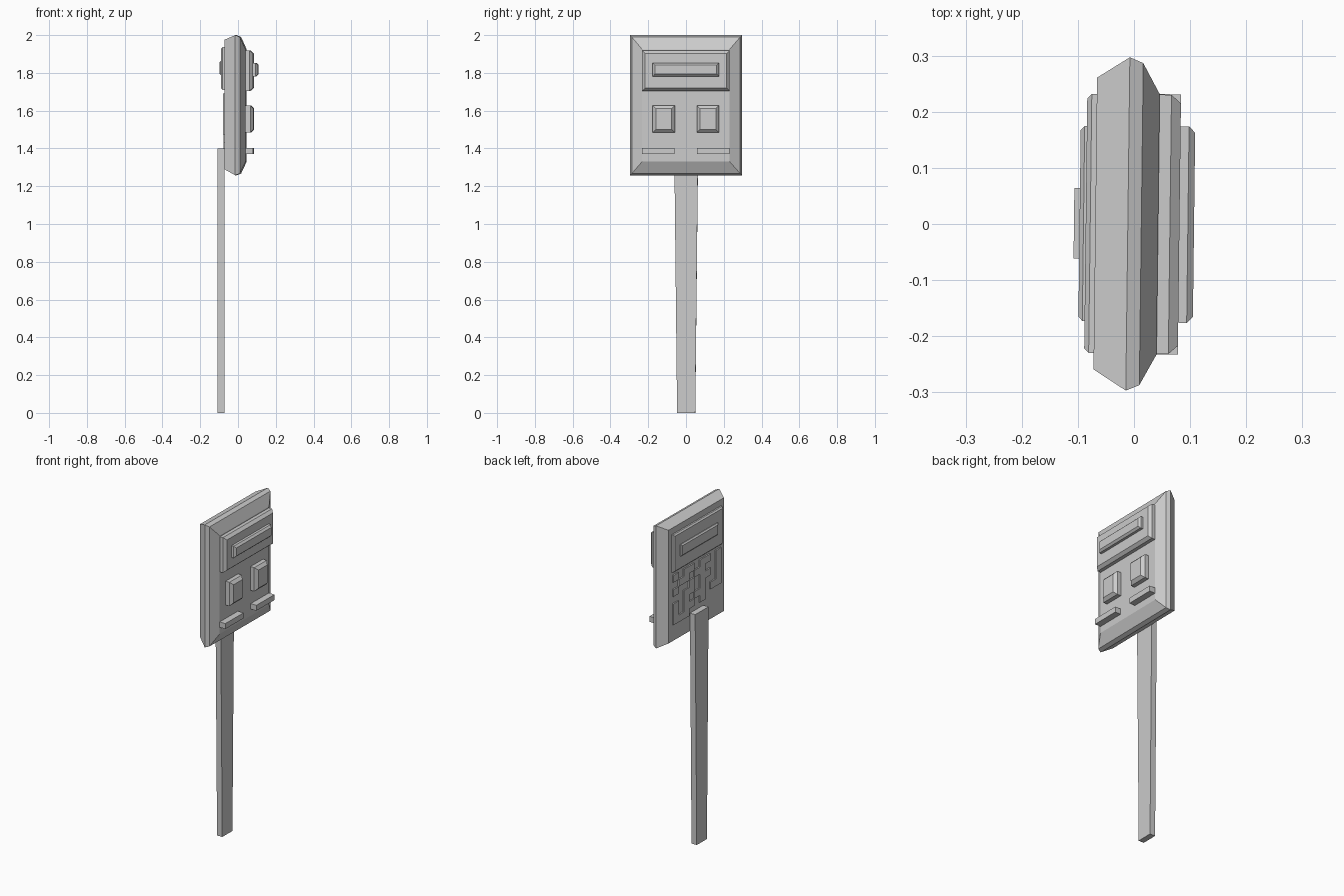
import bpy, bmesh, math
from mathutils import Matrix

if "Cube" in bpy.data.objects:
    bpy.data.objects.remove(bpy.data.objects["Cube"])

# The whole sign is turned very slightly about the vertical axis
TURN = Matrix.Rotation(math.radians(-0.7), 4, 'Z')


def loft(bm, rings):
    """Closed stack of rectangles; each ring is (x, y0, y1, z0, z1)."""
    loops = []
    for x, y0, y1, z0, z1 in rings:
        loops.append([bm.verts.new((x, y, z))
                      for y, z in ((y0, z0), (y1, z0), (y1, z1), (y0, z1))])
    for a, b in zip(loops, loops[1:]):
        for i in range(4):
            j = (i + 1) % 4
            bm.faces.new((a[i], a[j], b[j], b[i]))
    bm.faces.new(loops[0][::-1])
    bm.faces.new(loops[-1])


def finish(name, bm):
    bmesh.ops.recalc_face_normals(bm, faces=bm.faces)
    bm.transform(TURN)
    mesh = bpy.data.meshes.new(name)
    bm.to_mesh(mesh)
    bm.free()
    obj = bpy.data.objects.new(name, mesh)
    bpy.context.collection.objects.link(obj)


def part(name, rings):
    bm = bmesh.new()
    loft(bm, rings)
    finish(name, bm)


def plate(name, x0, x1, x2, y0, y1, z0, z1, inset):
    """Straight-sided plate from x0 to x1, chamfered up to x2."""
    part(name, [(x0, y0, y1, z0, z1), (x1, y0, y1, z0, z1),
                (x2, y0 + inset, y1 - inset, z0 + inset, z1 - inset)])


# Bevelled head
part("head", [(-0.069, -0.26, 0.26, 1.29, 1.975),
              (-0.011, -0.297, 0.297, 1.258, 2.0),
              (0.013, -0.287, 0.287, 1.267, 1.99),
              (0.043, -0.232, 0.232, 1.33, 1.925)])

# Front panel and its raised bar
plate("front_panel", 0.035, 0.064, 0.081, -0.231, 0.231, 1.705, 1.918, 0.015)
plate("front_bar", 0.075, 0.096, 0.107, -0.175, 0.175, 1.782, 1.853, 0.011)

# Paired buttons and ledges
for side, label in ((-1, "left"), (1, "right")):
    ys = sorted((side * 0.058, side * 0.176))
    plate(label + "_button", 0.035, 0.068, 0.084, *ys, 1.484, 1.628, 0.017)
    ys = sorted((side * 0.06, side * 0.232))
    part(label + "_ledge", [(0.03, *ys, 1.37, 1.403), (0.081, *ys, 1.37, 1.403)])

# Back panel and its raised bar
plate("back_panel", -0.06, -0.078, -0.086, -0.231, 0.231, 1.71, 1.937, 0.008)
plate("back_bar", -0.08, -0.090, -0.097, -0.174, 0.174, 1.79, 1.862, 0.008)

# Raised block pattern on the back, read from +y to -y
PATTERN = ("#.##.##.#",
           ".##.##..#",
           "#..#.##.#",
           "..##.#..#",
           "#.#.##.##",
           "#.##.#...",
           "###......")
CELL_Y, CELL_Z = 0.05, 0.043
bm = bmesh.new()
for r, row in enumerate(PATTERN):
    for c, mark in enumerate(row):
        if mark == "#":
            y = 0.225 - c * CELL_Y
            z = 1.69 - r * CELL_Z
            loft(bm, [(-0.065, y - CELL_Y, y, z - CELL_Z, z),
                      (-0.077, y - CELL_Y, y, z - CELL_Z, z)])
bmesh.ops.remove_doubles(bm, verts=bm.verts, dist=1e-5)
# Drop the hidden walls between neighbouring blocks
walls = {}
for f in bm.faces:
    walls.setdefault(tuple(round(v, 4) for v in f.calc_center_median()), []).append(f)
shared = [f for f in bm.faces if all(len(e.link_faces) > 2 for e in f.edges
          if abs(e.verts[0].co.x - e.verts[1].co.x) < 1e-5) and abs(f.normal.x) < 0.5]
bmesh.ops.delete(bm, geom=shared, context='FACES_ONLY')
finish("back_blocks", bm)

# Tapered post, wider at the top
bm = bmesh.new()
bmesh.ops.create_cube(bm, size=1)
for v in bm.verts:
    top = v.co.z > 0
    v.co.y = math.copysign(0.063 if top else 0.048, v.co.y)
    v.co.x = -0.072 if v.co.x > 0 else -0.107
    v.co.z = 1.4 if top else 0.0
finish("post", bm)
